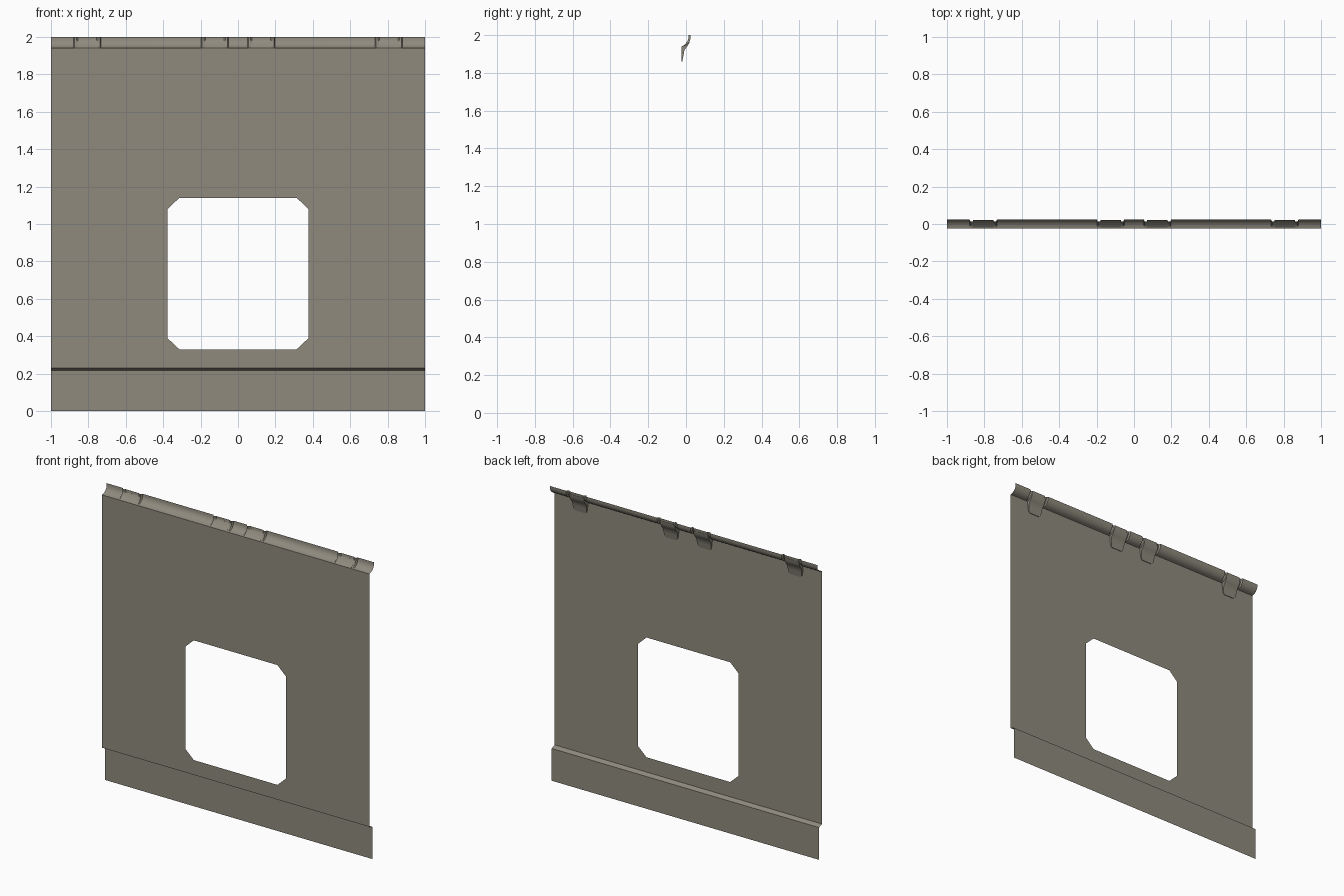
import bpy, bmesh, math

if "Cube" in bpy.data.objects:
    bpy.data.objects.remove(bpy.data.objects["Cube"])

mat = bpy.data.materials.new("warm grey metal")
mat.diffuse_color = (0.275, 0.255, 0.208, 1)
mat.use_nodes = True
mat.node_tree.nodes["Principled BSDF"].inputs["Base Color"].default_value = mat.diffuse_color

FRONT = -0.025                      # plane of the main sheet
TAB_X = (-0.805, -0.125, 0.125, 0.805)


def make(name, bm, smooth=False):
    bmesh.ops.remove_doubles(bm, verts=bm.verts, dist=1e-5)
    me = bpy.data.meshes.new(name)
    bm.to_mesh(me)
    bm.free()
    me.materials.append(mat)
    ob = bpy.data.objects.new(name, me)
    bpy.context.collection.objects.link(ob)
    if smooth:
        bpy.context.view_layer.objects.active = ob
        ob.select_set(True)
        bpy.ops.object.shade_smooth_by_angle(angle=math.radians(35))
        ob.select_set(False)
    return ob


def loft(bm, rows, closed=False):
    """Join consecutive rows of points with quads."""
    vr = [[bm.verts.new(p) for p in r] for r in rows]
    for a, b in zip(vr, vr[1:]):
        n = len(a)
        for i in range(n if closed else n - 1):
            j = (i + 1) % n
            bm.faces.new((a[i], b[i], b[j], a[j]))
    return vr


# Main panel: grid of cells around the octagonal opening
xs = (-1, -0.377, -0.313, 0.313, 0.377, 1)
zs = (0.23, 0.33, 0.39, 1.08, 1.14, 1.94)
bm = bmesh.new()
for i in range(5):
    for j in range(5):
        c = [(xs[i], zs[j]), (xs[i + 1], zs[j]), (xs[i + 1], zs[j + 1]), (xs[i], zs[j + 1])]
        if 1 <= i <= 3 and 1 <= j <= 3:
            if i == 2 or j == 2:
                continue
            # opening corner: drop the corner nearest the opening centre
            c.remove(min(c, key=lambda p: abs(p[0]) + abs(p[1] - 0.735)))
        bm.faces.new([bm.verts.new((x, FRONT, z)) for x, z in c])
make("main_panel", bm)

# Lower skirt, set back behind a small sloping step
bm = bmesh.new()
loft(bm, [[(x, y, z) for x in (-1, 1)]
          for y, z in ((0.007, 0), (0.007, 0.218), (FRONT, 0.23))])
make("lower_skirt", bm)

# Curved top lip, with pressed grooves either side of every tab
lip = [(FRONT, 1.94), (-0.008, 1.943), (0.008, 1.953), (0.02, 1.968), (0.025, 1.984), (0.025, 2.0)]
stations = [(-1, 0)]
for cx in TAB_X:
    stations += [(cx - 0.074, 0), (cx - 0.068, 0.012), (cx - 0.058, 0.012), (cx - 0.05, 0.005),
                 (cx + 0.05, 0.005), (cx + 0.058, 0.012), (cx + 0.068, 0.012), (cx + 0.074, 0)]
stations.append((1, 0))
bm = bmesh.new()
loft(bm, [[(x, y - d * min(1, k / 2), z) for k, (y, z) in enumerate(lip)] for x, d in stations])
for f in bm.faces:
    f.normal_update()
    if f.normal.y > 0:
        f.normal_flip()
make("top_lip", bm, True)

# Hanging tabs behind the panel: (back y, z, half width, front y)
tab = [(0.021, 1.982, 0.055, 0.019), (0.018, 1.96, 0.055, 0.008), (0.005, 1.938, 0.055, FRONT + 0.001),
       (-0.008, 1.922, 0.055, FRONT + 0.001), (-0.013, 1.895, 0.052, FRONT + 0.001),
       (-0.018, 1.87, 0.048, FRONT + 0.001), (-0.02, 1.86, 0.038, FRONT + 0.001)]
for n, cx in enumerate(TAB_X):
    bm = bmesh.new()
    vr = loft(bm, [[(cx - w, f, z), (cx + w, f, z), (cx + w, b, z), (cx - w, b, z)]
                   for b, z, w, f in tab], True)
    bm.faces.new(vr[0])
    bm.faces.new(vr[-1])
    bmesh.ops.recalc_face_normals(bm, faces=bm.faces)
    make(f"hanging_tab_{n + 1}", bm, True)
